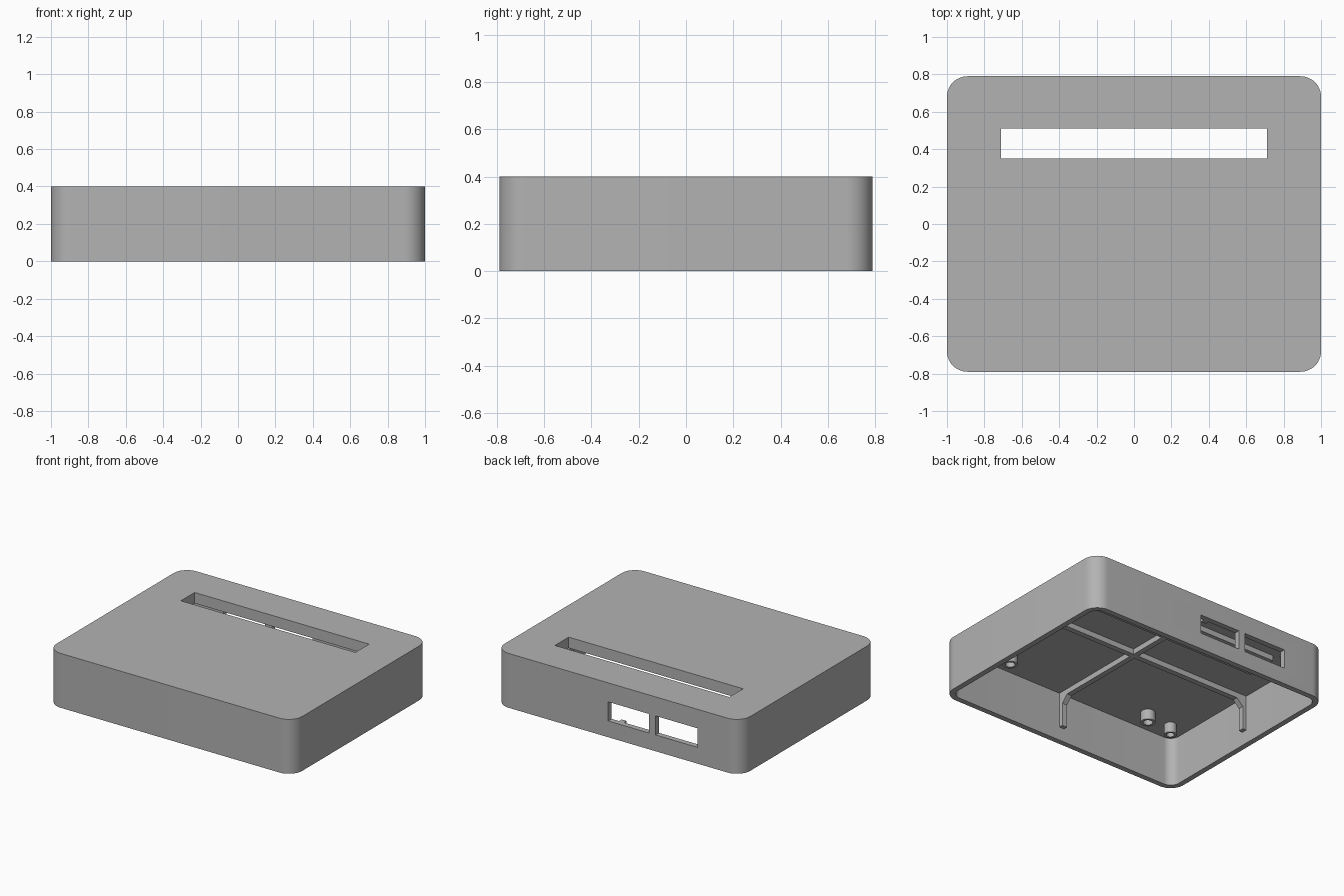
import bpy, bmesh, math
from mathutils import Vector

if "Cube" in bpy.data.objects:
    bpy.data.objects.remove(bpy.data.objects["Cube"], do_unlink=True)

W, D, H = 1.0, 0.79, 0.40          # half width, half depth, height
WALL = 0.04
CEIL = H - WALL
RIB_Z = 0.32                       # underside of ribs and slot collar

grey = bpy.data.materials.new("matte_grey")
grey.use_nodes = True
grey.diffuse_color = (0.45, 0.45, 0.45, 1)
grey.node_tree.nodes["Principled BSDF"].inputs["Base Color"].default_value = (0.45, 0.45, 0.45, 1)


def prism(name, points, direction):
    """Extrude a closed 3D outline along a direction."""
    bm = bmesh.new()
    face = bm.faces.new([bm.verts.new(p) for p in points])
    grown = bmesh.ops.extrude_face_region(bm, geom=[face])["geom"]
    bmesh.ops.translate(bm, vec=Vector(direction),
                        verts=[v for v in grown if isinstance(v, bmesh.types.BMVert)])
    bmesh.ops.recalc_face_normals(bm, faces=bm.faces)
    mesh = bpy.data.meshes.new(name)
    bm.to_mesh(mesh)
    bm.free()
    mesh.materials.append(grey)
    obj = bpy.data.objects.new(name, mesh)
    bpy.context.collection.objects.link(obj)
    return obj


def box(name, x0, x1, y0, y1, z0, z1):
    return prism(name, [(x0, y0, z0), (x1, y0, z0), (x1, y1, z0), (x0, y1, z0)], (0, 0, z1 - z0))


def rounded_block(name, hx, hy, radius, z0, z1, steps=12):
    points = []
    for corner, (sx, sy) in enumerate([(1, 1), (-1, 1), (-1, -1), (1, -1)]):
        for i in range(steps + 1):
            a = math.pi / 2 * (corner + i / steps)
            points.append((sx * (hx - radius) + radius * math.cos(a),
                           sy * (hy - radius) + radius * math.sin(a), z0))
    return prism(name, points, (0, 0, z1 - z0))


def cylinder(name, x, y, radius, z0, z1, sides=32):
    ring = [(x + radius * math.cos(math.tau * i / sides),
             y + radius * math.sin(math.tau * i / sides), z0) for i in range(sides)]
    return prism(name, ring, (0, 0, z1 - z0))


def cut(obj, cutters):
    """Subtract the cutters and bake the result."""
    for cutter in cutters:
        mod = obj.modifiers.new("cut", 'BOOLEAN')
        mod.operation, mod.solver, mod.object = 'DIFFERENCE', 'EXACT', cutter
    graph = bpy.context.evaluated_depsgraph_get()
    baked = bpy.data.meshes.new_from_object(obj.evaluated_get(graph))
    obj.modifiers.clear()
    obj.data = baked


def smooth(obj):
    bpy.ops.object.select_all(action='DESELECT')
    obj.select_set(True)
    bpy.context.view_layer.objects.active = obj
    bpy.ops.object.shade_smooth_by_angle(angle=math.radians(30))


# Cutters: hollow, slot in the lid, two windows in the back wall
hollow = rounded_block("hollow_cutter", W - WALL, D - WALL, 0.07, -0.1, CEIL)
slot = box("slot_cutter", -0.71, 0.71, 0.35, 0.51, 0.2, 0.5)
windows = [box("window_cutter", x0, x1, 0.65, 0.9, 0.12, 0.26)
           for x0, x1 in ((-0.25, 0.08), (-0.645, -0.305))]

# Case shell, open underneath
shell = rounded_block("case_shell", W, D, 0.11, 0, H)
cut(shell, [hollow, slot] + windows)
smooth(shell)

# Collar around the slot, under the lid
collar = box("slot_collar", -0.75, 0.75, 0.31, 0.55, RIB_Z, CEIL + 0.01)
cut(collar, [slot])


# Ribs crossing under the lid and running down the walls
def rib_outline(reach):
    outer, inner, top = reach + 0.01, reach - 0.03, CEIL + 0.01
    half = [(outer, top), (outer, 0.1), (inner, 0.1),
            (inner, RIB_Z - 0.05), (inner - 0.05, RIB_Z)]
    return half + [(-u, z) for u, z in reversed(half)]


RIB = 0.04
rib_x = prism("cross_rib", [(u, -RIB / 2, z) for u, z in rib_outline(W - WALL)], (0, RIB, 0))
rib_y = prism("long_rib", [(-RIB / 2, u, z) for u, z in rib_outline(D - WALL)], (RIB, 0, 0))
cut(rib_y, [slot] + windows)

# Hollow screw posts hanging from the lid
helpers = [hollow, slot] + windows
posts = [("front_post", s * 0.6, -0.57, 0.05, 0.032) for s in (-1, 1)]
posts += [("corner_post", sx * 0.82, sy * 0.6, 0.042, 0.026) for sx in (-1, 1) for sy in (-1, 1)]
for name, x, y, radius, bore in posts:
    post = cylinder(name, x, y, radius, 0.285, CEIL + 0.01)
    hole = cylinder("bore_cutter", x, y, bore, 0.2, CEIL - 0.005)
    cut(post, [hole])
    smooth(post)
    helpers.append(hole)

for helper in helpers:
    bpy.data.objects.remove(helper, do_unlink=True)
